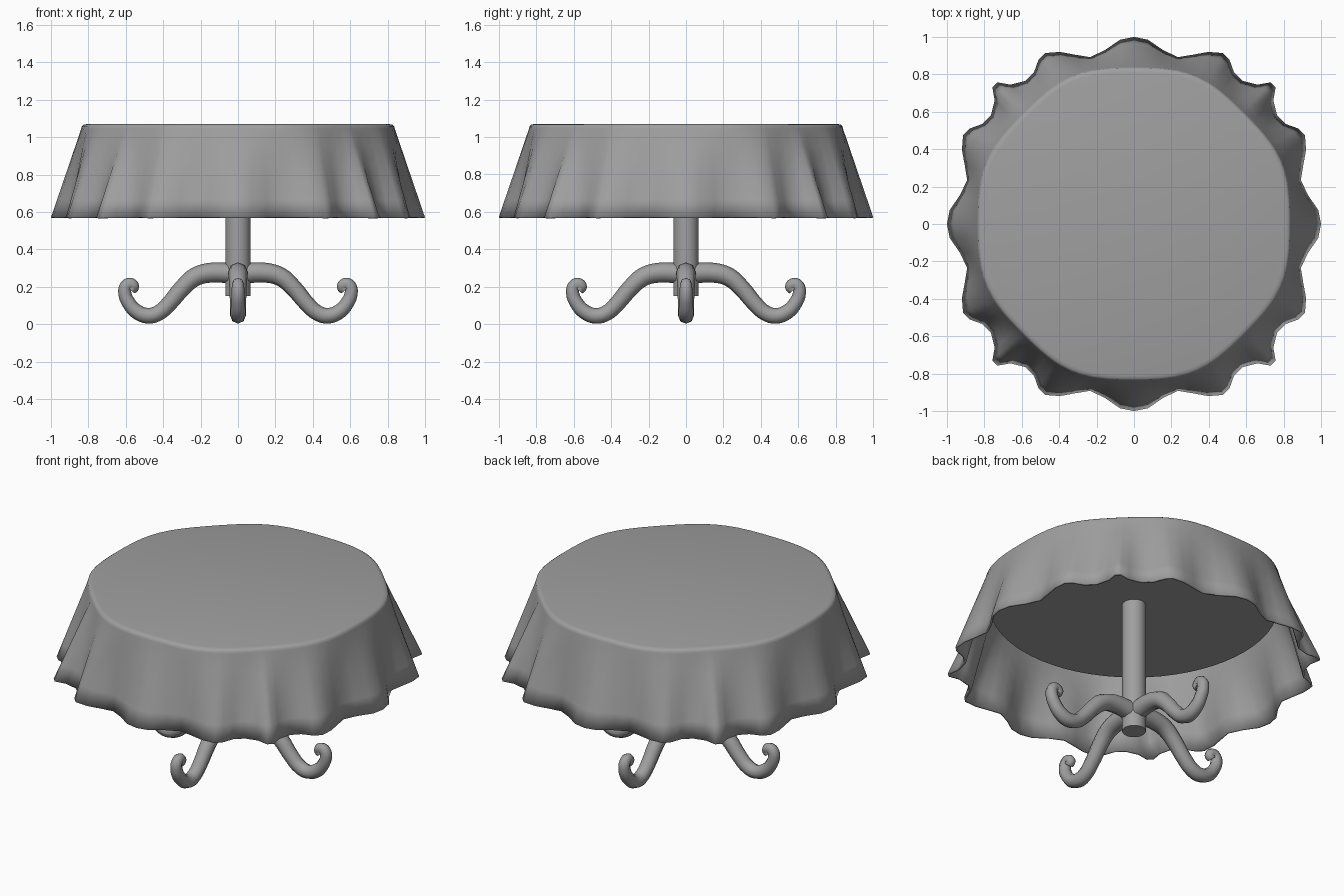
import bpy, bmesh, math

cube = bpy.data.objects.get("Cube")
if cube:
    bpy.data.objects.remove(cube)

grey = bpy.data.materials.new("plain_grey")
grey.use_nodes = True
grey.diffuse_color = (0.35, 0.35, 0.35, 1)
grey.node_tree.nodes["Principled BSDF"].inputs["Base Color"].default_value = (0.35, 0.35, 0.35, 1)


def smooth(obj, degrees=40):
    bpy.ops.object.select_all(action="DESELECT")
    obj.select_set(True)
    bpy.context.view_layer.objects.active = obj
    bpy.ops.object.shade_smooth_by_angle(angle=math.radians(degrees))


def cylinder(name, radius, bottom, top, sides):
    bpy.ops.mesh.primitive_cylinder_add(vertices=sides, radius=radius, depth=top - bottom,
                                        location=(0, 0, (bottom + top) / 2))
    obj = bpy.context.object
    obj.name = name
    obj.data.materials.append(grey)
    smooth(obj)


# Hem outline: one eighth of the folds, mirrored and turned into a full loop
eighth = [(0, 1), (.075, .985), (.155, .93), (.235, .892), (.315, .905), (.396, .92),
          (.476, .914), (.51, .88), (.535, .81), (.58, .765), (.66, .745), (.73, .757)]
quarter = eighth + [(y, x) for x, y in reversed(eighth[1:])]
hem = []
for turn in range(4):
    hem += quarter
    quarter = [(y, -x) for x, y in quarter]


def rim_point(x, y):
    angle = math.atan2(y, x)
    radius = 0.838 + 0.02 * math.sin(4 * angle) ** 2
    return radius * math.cos(angle), radius * math.sin(angle)


rim = [rim_point(x, y) for x, y in hem]

# Tablecloth: flat top, softly rounded edge, folds growing towards the hem
bm = bmesh.new()
rings = []
for scale, z in [(0.965, 1.07), (0.985, 1.066), (0.996, 1.059)]:
    rings.append([bm.verts.new((x * scale, y * scale, z)) for x, y in rim])
steps = 5
for i in range(steps + 1):
    t = i / steps
    rings.append([bm.verts.new((a + (c - a) * t, b + (d - b) * t, 1.045 + (0.57 - 1.045) * t))
                  for (a, b), (c, d) in zip(rim, hem)])
bm.faces.new(rings[0])
count = len(hem)
for upper, lower in zip(rings, rings[1:]):
    for i in range(count):
        j = (i + 1) % count
        bm.faces.new((upper[i], upper[j], lower[j], lower[i]))
bmesh.ops.recalc_face_normals(bm, faces=bm.faces)
mesh = bpy.data.meshes.new("tablecloth")
bm.to_mesh(mesh)
bm.free()
cloth = bpy.data.objects.new("tablecloth", mesh)
bpy.context.collection.objects.link(cloth)
mesh.materials.append(grey)
smooth(cloth, 50)
shell = cloth.modifiers.new("cloth_thickness", "SOLIDIFY")
shell.thickness = 0.012
shell.offset = -1

# Table top under the cloth, and the central column
cylinder("table_top", 0.815, 0.97, 1.05, 64)
cylinder("column", 0.067, 0.15, 0.98, 32)

# Scrolled legs: x, z and tube radius along the path
path = [(.03, .272, .055), (.15, .275, .053), (.23, .252, .05), (.30, .19, .046),
        (.37, .108, .043), (.425, .06, .042), (.48, .045, .042), (.54, .066, .04),
        (.585, .115, .037), (.605, .165, .035), (.6, .203, .033), (.577, .217, .031),
        (.557, .2, .029), (.573, .182, .025)]
for i, side in enumerate(["left", "back", "right", "front"]):
    curve = bpy.data.curves.new(side + "_leg", "CURVE")
    curve.dimensions = "3D"
    curve.bevel_depth = 1
    curve.bevel_resolution = 2
    curve.resolution_u = 4
    curve.use_fill_caps = True
    spline = curve.splines.new("BEZIER")
    spline.bezier_points.add(len(path) - 1)
    for point, (x, z, radius) in zip(spline.bezier_points, path):
        point.co = (x, 0, z)
        point.radius = radius
        point.handle_left_type = point.handle_right_type = "AUTO"
    leg = bpy.data.objects.new(side + "_leg", curve)
    bpy.context.collection.objects.link(leg)
    leg.rotation_euler.z = i * math.pi / 2
    curve.materials.append(grey)
    bpy.ops.object.select_all(action="DESELECT")
    leg.select_set(True)
    bpy.context.view_layer.objects.active = leg
    bpy.ops.object.convert(target="MESH")
    smooth(bpy.context.object, 60)
